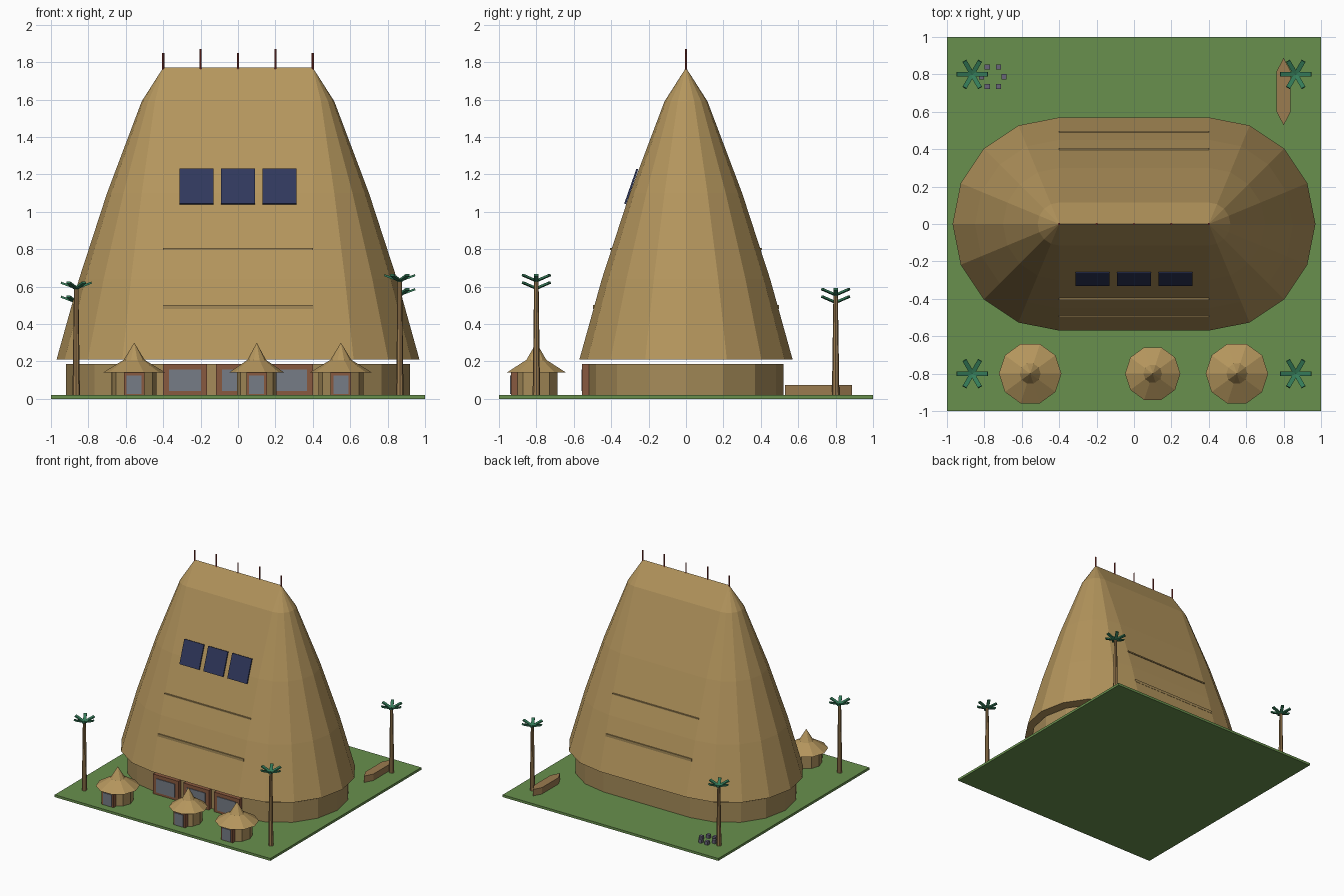
import bpy, bmesh, math
from mathutils import Matrix, Vector

if "Cube" in bpy.data.objects:
    bpy.data.objects.remove(bpy.data.objects["Cube"])


def mat(name, r, g, b):
    m = bpy.data.materials.new(name)
    m.diffuse_color = (r, g, b, 1)
    m.use_nodes = True
    m.node_tree.nodes["Principled BSDF"].inputs["Base Color"].default_value = m.diffuse_color
    return m


GRASS = mat("grass green", .14, .28, .075)
THATCH = mat("thatch tan", .46, .305, .11)
WALL = mat("wall brown", .38, .26, .10)
FRAME = mat("clay red frame", .25, .10, .05)
GLASS = mat("grey glass", .18, .20, .24)
PANEL = mat("navy panel", .03, .04, .11)
WOOD = mat("wood tan", .33, .20, .08)
LEAF = mat("palm green", .035, .20, .10)
POLE = mat("red pole", .28, .04, .03)
STONE = mat("grey stone", .14, .13, .19)


def finish(name, bm, material):
    bmesh.ops.remove_doubles(bm, verts=bm.verts, dist=1e-5)
    bmesh.ops.recalc_face_normals(bm, faces=bm.faces)
    me = bpy.data.meshes.new(name)
    bm.to_mesh(me)
    bm.free()
    me.materials.append(material)
    ob = bpy.data.objects.new(name, me)
    bpy.context.collection.objects.link(ob)
    return ob


def box(name, center, size, material, rot=Matrix()):
    bm = bmesh.new()
    m = Matrix.Translation(center) @ rot @ Matrix.Diagonal((*size, 1))
    bmesh.ops.create_cube(bm, size=1, matrix=m)
    return finish(name, bm, material)


def loft(name, profile, n, material, at=(0, 0), half=0):
    """Stack rings of (radius, z); half splits the ring into a stadium shape."""
    bm = bmesh.new()
    rings = []
    for r, z in profile:
        ring = []
        for s in (1, -1):
            for i in range(n // 2 + (1 if half else 0)):
                a = 2 * math.pi * i / n - (math.pi / 2 if half else 0)
                ring.append(bm.verts.new((at[0] + s * (half + r * math.cos(a)),
                                          at[1] + s * r * math.sin(a), z)))
        rings.append(ring)
    for lo, hi in zip(rings, rings[1:]):
        for i in range(len(lo)):
            j = (i + 1) % len(lo)
            bm.faces.new((lo[i], lo[j], hi[j], hi[i]))
    bm.faces.new(rings[0])
    if profile[-1][0] > 0:
        bm.faces.new(rings[-1])
    bmesh.ops.dissolve_degenerate(bm, dist=1e-5, edges=bm.edges)
    return finish(name, bm, material)


# ground slab
box("ground_slab", (0, 0, .01), (2, 2, .02), GRASS)

# main house: wall and tall thatched roof
loft("house_wall", [(.52, .02), (.52, .185)], 16, WALL, half=.4)
ROOF = [(.57, .21), (.45, .64), (.30, 1.10), (.115, 1.59), (0, 1.77)]
loft("house_roof", ROOF, 16, THATCH, half=.4)

# thatch ledges on both long sides
for s in (-1, 1):
    box("lower_ledge", (0, s * .487, .49), (.8, .02, .022), WALL)
    box("upper_ledge", (0, s * .397, .80), (.8, .02, .01), WALL)

# front doors
for x in (-.283, 0, .283):
    box("door_frame", (x, -.53, .1025), (.235, .05, .165), FRAME)
    box("door_glass", (x, -.5565, .098), (.17, .007, .115), GLASS)

# solar panels lying on the front slope
tilt = Matrix.Rotation(-math.atan(.35), 4, 'X')
for x in (-.222, 0, .222):
    box("solar_panel", (x, -.293, 1.135), (.182, .01, .198), PANEL, tilt)

# ridge poles
for i in range(5):
    loft("ridge_pole", [(.006, 1.75), (.006, 1.87 if i % 2 else 1.85)], 6, POLE,
         at=(-.4 + .2 * i, 0))

# small huts
for x, k in ((-.555, 1), (.1, .885), (.55, 1)):
    loft("hut_wall", [(.12 * k, .02), (.12 * k, .15)], 10, WALL, at=(x, -.8))
    loft("hut_roof", [(.167 * k, .14), (.056 * k, .208), (0, .30)], 10, THATCH,
         at=(x, -.8))
    y = -.8 - .12 * k
    box("hut_door_frame", (x, y + .003, .083), (.11, .036, .126), FRAME)
    box("hut_door_glass", (x, y - .018, .075), (.08, .007, .1), GLASS)

# palms
for x, y, h in ((-.865, -.8, .59), (.865, -.8, .63), (-.865, .8, .515), (.865, .8, .555)):
    loft("palm_trunk", [(.02, .02), (.012, h)], 8, WOOD, at=(x, y))
    for dz in (0,):
        for i in range(6):
            rot = Matrix.Rotation(i * math.pi / 3, 4, 'Z') @ Matrix.Rotation(-.36, 4, 'Y')
            c = Vector((x, y, h + dz)) + rot @ Vector((.044, 0, 0))
            box("palm_frond", c, (.088, .024, .011), LEAF, rot)

# canoe: pointed hexagon hull
bm = bmesh.new()
hull = [(0, -.18), (.037, -.11), (.037, .11), (0, .18), (-.037, .11), (-.037, -.11)]
base = bm.faces.new([bm.verts.new((.8 + x, .708 + y, .02)) for x, y in hull])
top = bmesh.ops.extrude_face_region(bm, geom=[base], use_keep_orig=True)
bmesh.ops.translate(bm, vec=(0, 0, .054),
                    verts=[g for g in top["geom"] if isinstance(g, bmesh.types.BMVert)])
finish("canoe", bm, WOOD)

# ring of stones
for i in range(6):
    a = i * math.pi / 3
    box("fire_stone", (-.755 + .06 * math.cos(a), .787 + .06 * math.sin(a), .035),
        (.028, .028, .03), STONE)
